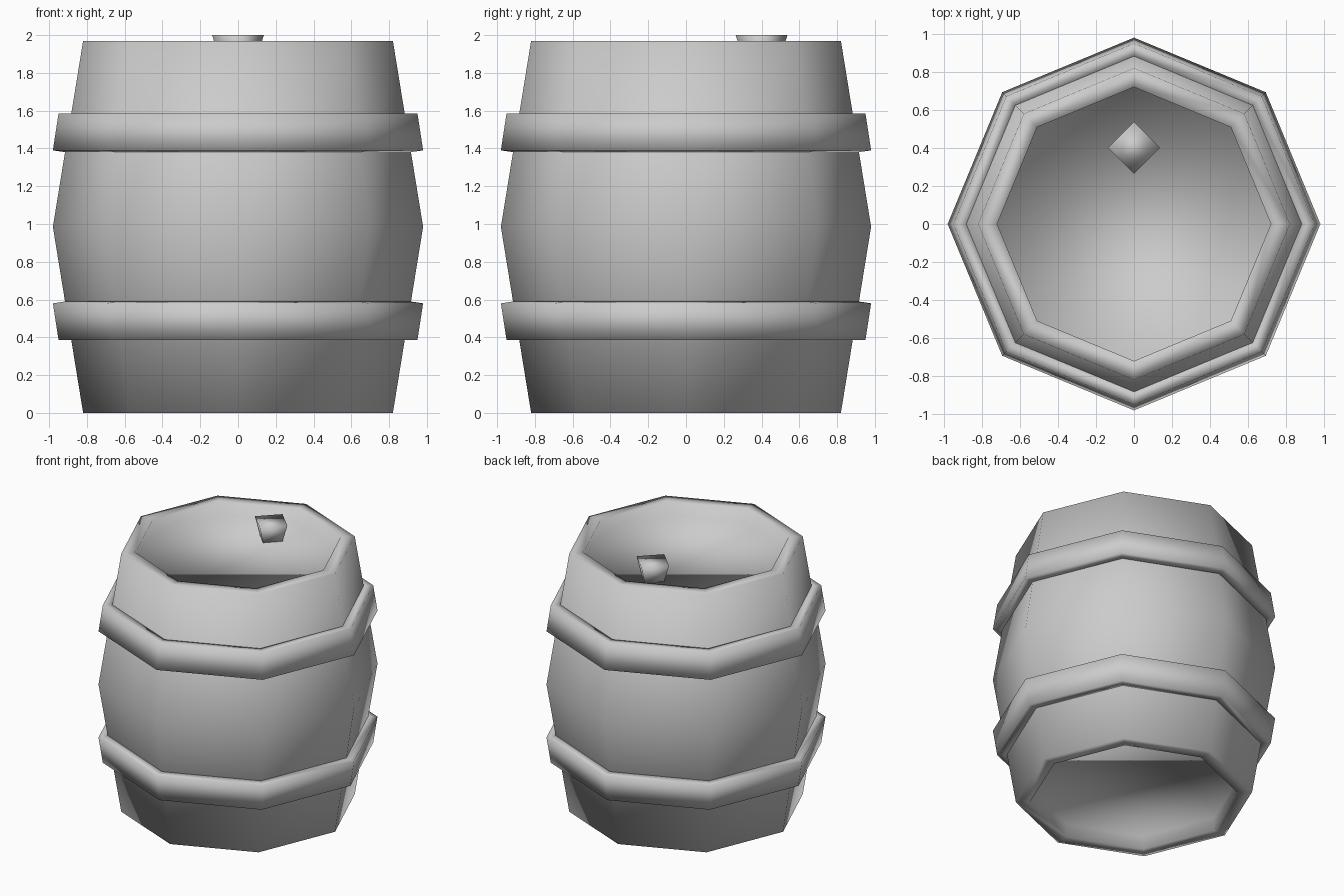
import bpy, bmesh
from math import cos, sin, tau

if "Cube" in bpy.data.objects:
    bpy.data.objects.remove(bpy.data.objects["Cube"])

H = 1.97          # barrel height
MID = H / 2


def lathe(name, profile, sides=8, centre=(0, 0), ring=False):
    """Revolve (radius, z) points; close into a ring or cap both ends."""
    bm = bmesh.new()
    loops = [[bm.verts.new((centre[0] + r * cos(tau * i / sides),
                            centre[1] + r * sin(tau * i / sides), z))
              for i in range(sides)] for r, z in profile]
    pairs = list(zip(loops, loops[1:]))
    if ring:
        pairs.append((loops[-1], loops[0]))
    else:
        bm.faces.new(loops[0])
        bm.faces.new(loops[-1])
    for a, b in pairs:
        for i in range(sides):
            j = (i + 1) % sides
            bm.faces.new((a[i], a[j], b[j], b[i]))
    bmesh.ops.recalc_face_normals(bm, faces=bm.faces)
    for f in bm.faces:
        f.smooth = True
    mesh = bpy.data.meshes.new(name)
    bm.to_mesh(mesh)
    bm.free()
    obj = bpy.data.objects.new(name, mesh)
    bpy.context.collection.objects.link(obj)
    return obj


# Barrel body with recessed bottom and lid
lathe("barrel_body", [(0.72, 0.10), (0.72, 0), (0.82, 0), (0.98, MID),
                      (0.82, H), (0.72, H), (0.72, H - 0.10)])

# Hoops, mirrored about the middle of the barrel
hoop = [(0.913, 1.38), (0.98, 1.39), (0.95, 1.585), (0.882, 1.585)]
lathe("upper_hoop", hoop, ring=True)
lathe("lower_hoop", [(r, H - z) for r, z in hoop], ring=True)

# Tapered four-sided plug in the lid
lathe("plug", [(0.09, 1.85), (0.137, 2.0)], sides=4, centre=(0, 0.4))
